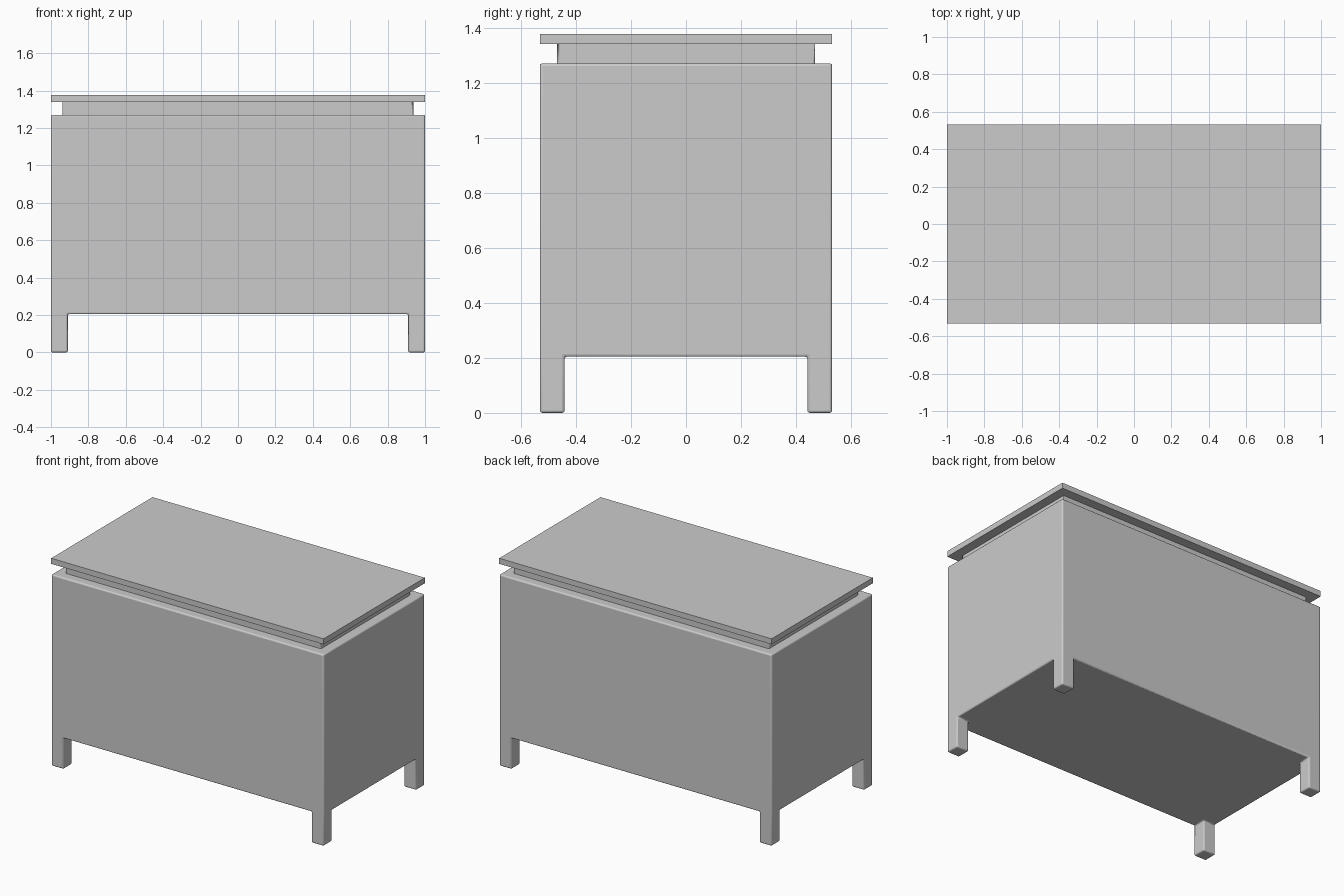
import bpy, bmesh
from mathutils import Vector

if "Cube" in bpy.data.objects:
    bpy.data.objects.remove(bpy.data.objects["Cube"])

X, Y = 1.0, 0.531          # half width and half depth
BASE, TOP = 0.205, 1.27    # chest underside and shoulder heights
LEG = 0.09


def box(bm, hx, hy, z0, z1):
    verts = bmesh.ops.create_cube(bm, size=1)["verts"]
    for v in verts:
        v.co = Vector((v.co.x * 2 * hx, v.co.y * 2 * hy, z0 + (v.co.z + 0.5) * (z1 - z0)))


def finish(bm, name):
    bmesh.ops.recalc_face_normals(bm, faces=bm.faces)
    me = bpy.data.meshes.new(name)
    bm.to_mesh(me)
    bm.free()
    ob = bpy.data.objects.new(name, me)
    bpy.context.collection.objects.link(ob)
    return ob


def raise_faces(bm, faces, dz, grow=0.0):
    geom = bmesh.ops.extrude_face_region(bm, geom=faces)["geom"]
    for v in [g for g in geom if isinstance(g, bmesh.types.BMVert)]:
        v.co.z += dz
        v.co.x *= 1 + grow / (X - 0.062)
        v.co.y *= 1 + grow / (Y - 0.062)
    return [g for g in geom if isinstance(g, bmesh.types.BMFace)]


# Chest body, cut into a 3x3 plan so the legs grow from the corners
bm = bmesh.new()
box(bm, X, Y, BASE, TOP)
for axis, d in ((Vector((1, 0, 0)), X - LEG), (Vector((0, 1, 0)), Y - LEG)):
    for s in (-1, 1):
        bmesh.ops.bisect_plane(bm, geom=bm.verts[:] + bm.edges[:] + bm.faces[:],
                               plane_co=axis * d * s, plane_no=axis)
bm.normal_update()

# Corner legs
corners = [f for f in bm.faces if f.normal.z < -0.9
           and abs(f.calc_center_median().x) > X - LEG
           and abs(f.calc_center_median().y) > Y - LEG]
for f in bmesh.ops.extrude_discrete_faces(bm, faces=corners)["faces"]:
    for v in f.verts:
        v.co.z = 0

# Recessed neck with a flare that meets the lid
bm.normal_update()
top = [f for f in bm.faces if f.normal.z > 0.9]
bmesh.ops.inset_region(bm, faces=top, thickness=0.062, use_even_offset=True)
top = raise_faces(bm, top, 1.34 - TOP)
top = raise_faces(bm, top, 0, 0.02)
raise_faces(bm, top, 0.025)
body = finish(bm, "chest_body")
bev = body.modifiers.new("rounded_edges", "BEVEL")
bev.width = 0.009
bev.segments = 3
bev.limit_method = "ANGLE"

# Flat sharp-edged lid
bm = bmesh.new()
box(bm, X, Y, 1.34, 1.377)
finish(bm, "lid")

# Smooth the rounded edges only
bpy.context.view_layer.objects.active = body
body.select_set(True)
bpy.ops.object.shade_smooth_by_angle(angle=0.7)
